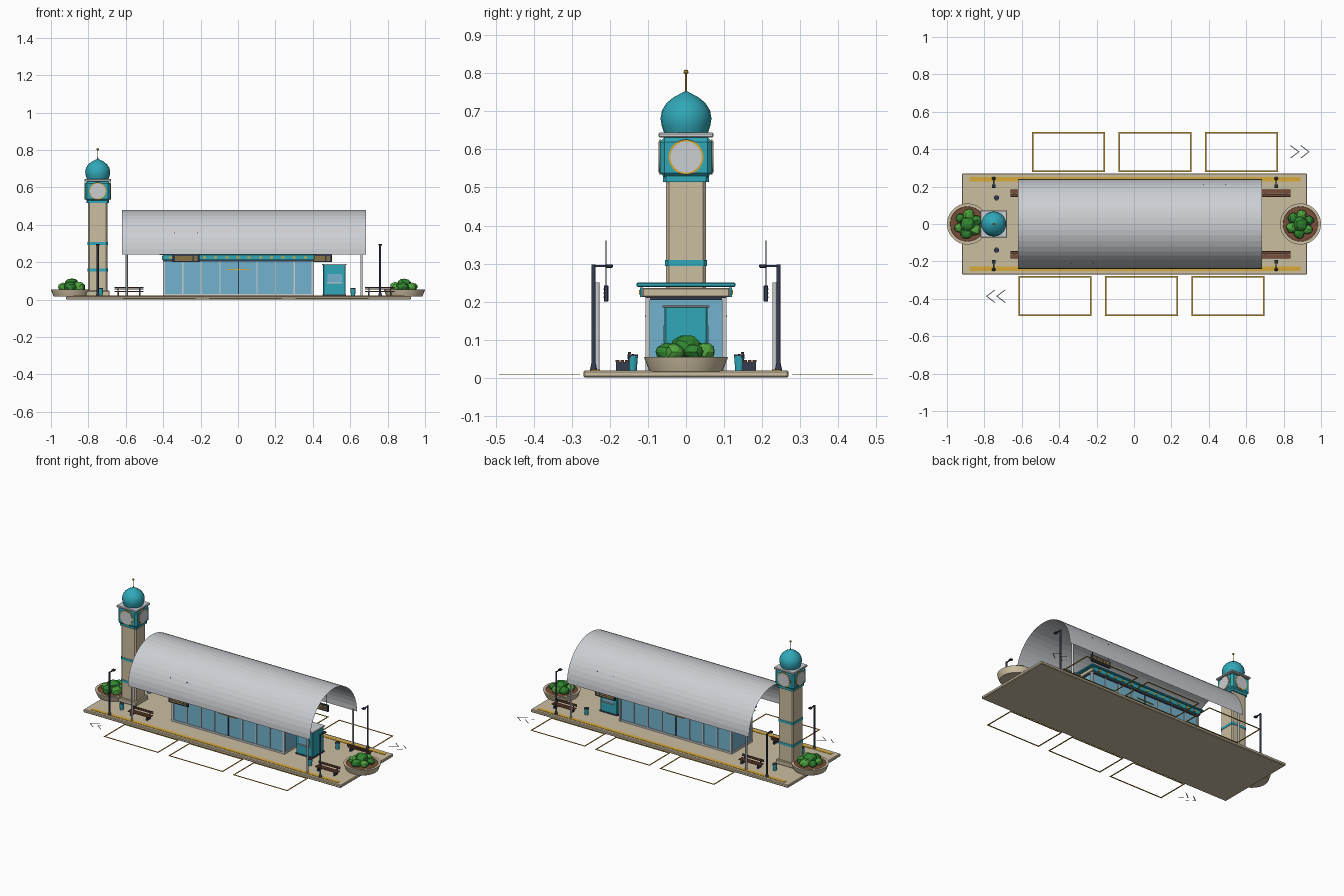
import bpy, bmesh, math, random
from mathutils import Matrix, Vector

random.seed(4)
if "Cube" in bpy.data.objects:
    bpy.data.objects.remove(bpy.data.objects["Cube"])


def material(name, r, g, b):
    m = bpy.data.materials.new(name)
    m.use_nodes = True
    m.diffuse_color = (r, g, b, 1)
    m.node_tree.nodes["Principled BSDF"].inputs["Base Color"].default_value = (r, g, b, 1)
    return m


TAN = material("sandstone", .60, .51, .35)
TEAL = material("teal", .03, .39, .48)
GLASS = material("glass blue", .17, .45, .62)
GREY = material("pale grey", .60, .62, .65)
DARK = material("dark slate", .035, .045, .08)
YELLOW = material("yellow", .68, .40, .04)
BROWN = material("wood brown", .19, .075, .04)
LEAF = material("leaf green", .03, .24, .03)
LIGHT_LEAF = material("light leaf green", .08, .38, .05)
GROUND = .019


def finish(name, bm, mat, smooth=False):
    mesh = bpy.data.meshes.new(name)
    bm.to_mesh(mesh)
    bm.free()
    mesh.materials.append(mat)
    ob = bpy.data.objects.new(name, mesh)
    bpy.context.collection.objects.link(ob)
    if smooth:
        bpy.ops.object.select_all(action='DESELECT')
        ob.select_set(True)
        bpy.context.view_layer.objects.active = ob
        bpy.ops.object.shade_smooth_by_angle(angle=math.radians(40))
    return ob


def box(name, mat, x, y, z, bevel=0, vertical=False):
    """Box from (low, high) ranges; optionally chamfer all or only upright edges."""
    bm = bmesh.new()
    bmesh.ops.create_cube(bm, size=1)
    for v in bm.verts:
        v.co = [(r[0] + r[1]) / 2 + c * (r[1] - r[0]) for c, r in zip(v.co, (x, y, z))]
    if bevel:
        edges = [e for e in bm.edges if not vertical or
                 abs(e.verts[0].co.z - e.verts[1].co.z) > 1e-5]
        bmesh.ops.bevel(bm, geom=edges, offset=bevel, segments=1, affect='EDGES')
    return finish(name, bm, mat)


def around(c, h):
    return (c - h, c + h)


def lathe(name, mat, x, y, profile, sides=24, smooth=True):
    """Turn a radius/height profile around an upright axis."""
    bm = bmesh.new()
    vs = [bm.verts.new((x + r, y, z)) for r, z in profile]
    edges = [bm.edges.new(p) for p in zip(vs, vs[1:])]
    bmesh.ops.spin(bm, geom=vs + edges, cent=(x, y, 0), axis=(0, 0, 1),
                   angle=math.tau, steps=sides)
    bmesh.ops.remove_doubles(bm, verts=bm.verts, dist=1e-5)
    bmesh.ops.recalc_face_normals(bm, faces=bm.faces)
    return finish(name, bm, mat, smooth)


def disc(name, mat, centre, direction, radius, depth):
    bm = bmesh.new()
    turn = Vector(direction).to_track_quat('Z', 'Y').to_matrix().to_4x4()
    bmesh.ops.create_cone(bm, cap_ends=True, segments=28, radius1=radius, radius2=radius,
                          depth=depth, matrix=Matrix.Translation(centre) @ turn)
    return finish(name, bm, mat)


def shrub(x, y, z, r, mat):
    bm = bmesh.new()
    bmesh.ops.create_icosphere(bm, subdivisions=2, radius=r)
    for v in bm.verts:
        v.co *= random.uniform(.88, 1.08)
        v.co = (v.co.x + x, v.co.y + y, v.co.z * .85 + z)
    finish("shrub", bm, mat)


# Platform and warning strips
box("platform", TAN, (-.92, .925), (-.27, .27), (0, GROUND), .004)
for s in (-1, 1):
    box("warning_strip", YELLOW, (-.88, .89), around(s * .238, .012), (GROUND - .002, GROUND + .002))

# Bus bays and direction chevrons, turned half round for the other side
for s in (-1, 1):
    for i in range(3):
        x0 = .575 + (i - 1) * .463 - .463 if s > 0 else .04 + (i - 1) * .463
        for y in (.283, .488):
            box("bay_line", YELLOW, around(x0, .195), around(s * y, .004), (.007, .009))
        for x in (-.191, .191):
            box("bay_line", YELLOW, around(x0 + x, .004), around(s * .3855, .1), (.007, .009))
    for i in range(2):
        for k in (-1, 1):
            bm = bmesh.new()
            tip = .885 + i * .055 if s > 0 else .737 + i * .055
            pts = [(tip, 0), (tip - .045, .034), (tip - .053, .034), (tip - .008, 0)]
            bm.faces.new([bm.verts.new((s * x, s * .386 + k * y, .008)) for x, y in pts])
            bmesh.ops.recalc_face_normals(bm, faces=bm.faces)
            if bm.faces[:][0].normal.z < 0:
                bmesh.ops.reverse_faces(bm, faces=bm.faces[:])
            finish("chevron", bm, GREY)

# Barrel canopy, a thin open sheet on four posts
bm = bmesh.new()
rows = []
for i in range(25):
    a = math.pi * i / 24
    rows.append([bm.verts.new((x, .24 * math.cos(a), .24 + .24 * math.sin(a))) for x in (-.62, .685)])
for a, b in zip(rows, rows[1:]):
    bm.faces.new((a[0], a[1], b[1], b[0]))
bmesh.ops.recalc_face_normals(bm, faces=bm.faces)
if sum(f.normal.z for f in bm.faces) < 0:
    bmesh.ops.reverse_faces(bm, faces=bm.faces[:])
finish("canopy", bm, GREY)
for s in (-1, 1):
    for x in (-.595, .66):
        lathe("canopy_post", GREY, x, s * .233, [(0, GROUND), (.006, GROUND), (.006, .25), (0, .25)], 10)

# Glass waiting hall
box("hall_plinth", GREY, (-.402, .407), around(0, .104), (GROUND, .03))
box("hall_glass", GLASS, (-.395, .40), around(0, .10), (.03, .208))
box("hall_beam", TAN, (-.405, .41), around(0, .115), (.212, .236), .003)
box("hall_beam_trim", DARK, (-.4, .405), around(0, .106), (.204, .212))
box("hall_roof", TEAL, (-.42, .425), around(0, .13), (.238, .25), .003)
for s in (-1, 1):
    for i in range(9):
        x = -.395 + i * .0994
        box("mullion", DARK if i == 4 else GREY, around(x, .003), around(s * .101, .004), (.03, .205))
    for x in (-.395, .40):
        box("corner_post", GREY, around(x, .006), around(s * .10, .006), (GROUND, .21))
    box("fascia", TEAL, (-.40, .405), around(s * .117, .004), (.212, .237))
    for i in range(13):
        box("fascia_stud", YELLOW, around(-.36 + i * .06, .008), around(s * .122, .002), (.219, .231))
    box("door_rail", YELLOW, around(.002, .06), around(s * .106, .002), (.159, .164))

# Hanging departure boards
for s, x in ((-1, -.278), (1, .43)):
    y = s * .21
    box("board", DARK, around(x, .072), around(y, .006), (.2, .243), .002)
    for k in (-1, 1):
        for z in (.21, .22, .23):
            box("board_row", YELLOW, around(x - .012, .046), around(y + k * .006, .001), (z, z + .004))
            box("board_time", YELLOW, around(x + .052, .01), around(y + k * .006, .001), (z, z + .004))
        box("board_rod", DARK, around(x + k * .06, .0015), around(y, .0015), (.243, .36))

# Ticket kiosk
box("kiosk", TEAL, (.455, .575), around(0, .057), (GROUND, .184), .004, True)
box("kiosk_cap", GREY, (.449, .581), around(0, .062), (.184, .191), .002)
box("kiosk_base", DARK, (.452, .578), around(0, .059), (GROUND, .027))
for s in (-1, 1):
    box("kiosk_window", GLASS, around(.517, .038), around(s * .057, .002), (.092, .137))
    box("kiosk_shelf", GREY, around(.517, .042), around(s * .06, .005), (.086, .09))

# Clock tower
TX = -.75
box("tower_plinth", TAN, around(TX, .064), around(0, .064), (GROUND, .048), .004)
box("tower_shaft", TAN, around(TX, .053), around(0, .053), (.04, .52), .008, True)
for z in (.157, .301):
    box("tower_band", TEAL, around(TX, .055), around(0, .055), around(z, .008), .008, True)
box("clock_collar", TEAL, around(TX, .06), around(0, .06), (.515, .53), .008, True)
box("clock_box", TEAL, around(TX, .068), around(0, .068), (.526, .632), .012)
box("tower_cornice", GREY, around(TX, .072), around(0, .072), (.631, .644), .003)
for d in ((1, 0), (-1, 0), (0, 1), (0, -1)):
    for label, mat, r, out in (("clock_rim", YELLOW, .046, .068), ("clock_face", GREY, .041, .07)):
        disc(label, mat, (TX + d[0] * out, d[1] * out, .58), (*d, 0), r, .004)
    for w, h in ((.0015, .03), (.0015, .018)):
        across = w if d[1] else .001
        deep = .001 if d[1] else w
lathe("dome", TEAL, TX, 0, [(0, .644), (.058, .644), (.064, .662), (.067, .682), (.063, .703),
                            (.051, .722), (.034, .736), (.016, .746), (0, .754)], 20)
lathe("spire", YELLOW, TX, 0, [(.004, .745), (.002, .765), (.002, .8), (0, .8)], 8)
lathe("spire_ball", YELLOW, TX, 0, [(0, .797), (.005, .799), (.007, .803), (.005, .808), (0, .81)], 10)

# Planters with shrubs
for x in (-.89, .89):
    lathe("planter", TAN, x, 0, [(0, .016), (.096, .016), (.109, .05), (.11, .055),
                                 (.094, .055), (.092, .048)], 28)
    lathe("soil", BROWN, x, 0, [(.094, .051), (0, .053)], 28)
    shrub(x, 0, .08, .04, LEAF)
    for i in range(6):
        a = math.tau * i / 6 + .4
        shrub(x + .05 * math.cos(a), .05 * math.sin(a), .068, random.uniform(.024, .033),
              LIGHT_LEAF if i % 2 else LEAF)

for s in (-1, 1):
    # Lamps with an arm reaching inward
    for x in (-.75, .76):
        lathe("lamp_post", DARK, x, s * .243, [(0, GROUND), (.01, GROUND), (.008, .03),
                                               (.0055, .04), (.0055, .297), (0, .297)], 10)
        box("lamp_arm", DARK, around(x, .003), around(s * .222, .024), (.291, .296))
        box("lamp_head", DARK, around(x, .01), around(s * .202, .01), (.289, .298), .002)

    # Litter bins
    for x in (-.735, .615):
        y = s * .14
        lathe("bin", TEAL, x, y, [(0, GROUND), (.011, GROUND), (.014, .057), (0, .057)], 14)
        lathe("bin_lid", DARK, x, y, [(.014, .057), (.014, .061), (0, .062)], 14)

    # Benches facing the bays
    for x in (-.583, .758):
        for i in range(3):
            box("bench_slat", BROWN, around(x, .078), around(s * (.155 + i * .0125), .005), (.041, .046))
        for z in (.053, .062):
            box("bench_back_slat", BROWN, around(x, .078), around(s * .147, .002), (z, z + .006))
        for k in (-1, 1):
            box("bench_leg", DARK, around(x + k * .058, .004), around(s * .166, .018), (GROUND, .041))
            box("bench_back_post", DARK, around(x + k * .058, .003), around(s * .1505, .002), (.04, .067))
